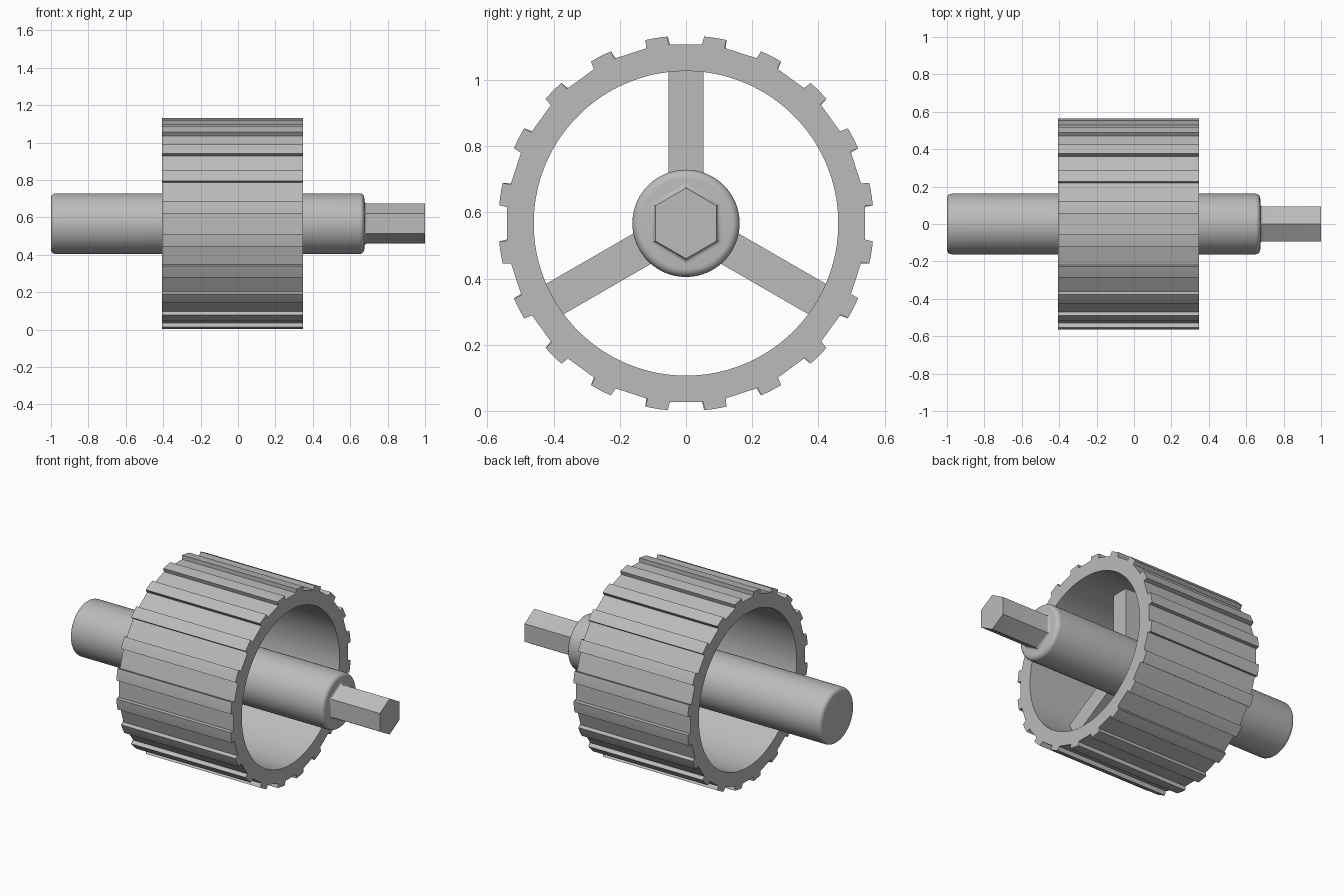
import bpy, bmesh
from math import sin, cos, asin, atan2, radians, pi

cube = bpy.data.objects.get("Cube")
if cube:
    bpy.data.objects.remove(cube, do_unlink=True)

AXIS_Z = 0.567
X0, X1 = -0.407, 0.347            # ends of the grooved rim
R_OUT, R_IN, R_FLOOR = 0.567, 0.46, 0.54
SHAFT_R, HEX_R = 0.162, 0.107

grey = bpy.data.materials.new("plain grey")
grey.use_nodes = True
COLOUR = (0.5, 0.5, 0.5, 1)
grey.diffuse_color = COLOUR
grey.node_tree.nodes["Principled BSDF"].inputs["Base Color"].default_value = COLOUR


def loft(name, loops, wrap=False):
    """Bridge equal-length point loops; cap the ends unless wrapped."""
    bm = bmesh.new()
    rings = [[bm.verts.new(p) for p in loop] for loop in loops]
    n = len(rings[0])
    pairs = list(zip(rings, rings[1:]))
    if wrap:
        pairs.append((rings[-1], rings[0]))
    else:
        bm.faces.new(rings[0])
        bm.faces.new(rings[-1])
    for a, b in pairs:
        for i in range(n):
            j = (i + 1) % n
            bm.faces.new((a[i], a[j], b[j], b[i]))
    bmesh.ops.recalc_face_normals(bm, faces=bm.faces)
    mesh = bpy.data.meshes.new(name)
    bm.to_mesh(mesh)
    bm.free()
    mesh.materials.append(grey)
    obj = bpy.data.objects.new(name, mesh)
    bpy.context.collection.objects.link(obj)
    bpy.ops.object.select_all(action='DESELECT')
    obj.select_set(True)
    bpy.context.view_layer.objects.active = obj
    bpy.ops.object.shade_smooth_by_angle(angle=radians(30))
    return obj


def polar(x, r, a):
    """Point around the axle; angle zero points straight up."""
    return (x, r * sin(a), AXIS_Z + r * cos(a))


def circle(x, r, n):
    return [polar(x, r, 2 * pi * i / n) for i in range(n)]


# Grooved rim: flat-bottomed slots between curved teeth
SLOTS, HALF = 20, 0.055
step = 2 * pi / SLOTS
tooth_start = asin(HALF / R_OUT)
tooth_span = step - 2 * tooth_start


def outer_loop(x):
    points = []
    for s in range(SLOTS):
        for k in range(4):
            off = HALF * (2 * k / 3 - 1)
            r = (off ** 2 + R_FLOOR ** 2) ** 0.5
            points.append(polar(x, r, s * step + atan2(off, R_FLOOR)))
        for k in range(4):
            points.append(polar(x, R_OUT, s * step + tooth_start + tooth_span * k / 3))
    return points


def inner_loop(x):
    n = SLOTS * 8
    return [polar(x, R_IN, (i - 1.5) * 2 * pi / n) for i in range(n)]


loft("grooved_rim", [outer_loop(X0), outer_loop(X1), inner_loop(X1), inner_loop(X0)], wrap=True)

# Shaft with rounded ends
FILLET, X_LEFT, X_RIGHT = 0.025, -1.0, 0.675
arc = [(FILLET * (1 - cos(t)), FILLET * (1 - sin(t))) for t in [pi / 2 * i / 6 for i in range(7)]]
profile = [(X_LEFT + d, SHAFT_R - e) for d, e in arc]
profile += [(X_RIGHT - d, SHAFT_R - e) for d, e in reversed(arc)]
loft("shaft", [circle(x, r, 96) for x, r in profile])

# Hexagonal drive end with a small flare where it meets the shaft
FLARE = 0.016
flare = [(X_RIGHT + FLARE * (1 - cos(t)), HEX_R + FLARE * (1 - sin(t)))
         for t in [pi / 2 * i / 5 for i in range(6)]]
sections = [(X_RIGHT - 0.01, HEX_R + FLARE)] + flare + [(1.0, HEX_R)]
loft("hex_drive", [circle(x, r, 6) for x, r in sections])

# Three flat spokes recessed inside the rim
for i in range(3):
    a = 2 * pi * i / 3

    def spoke_loop(r):
        corners = [(-0.16, -0.053), (0.1, -0.053), (0.1, 0.053), (-0.16, 0.053)]
        return [(x, r * sin(a) + w * cos(a), AXIS_Z + r * cos(a) - w * sin(a)) for x, w in corners]

    loft(f"spoke_{i + 1}", [spoke_loop(0.1), spoke_loop(0.475)])
